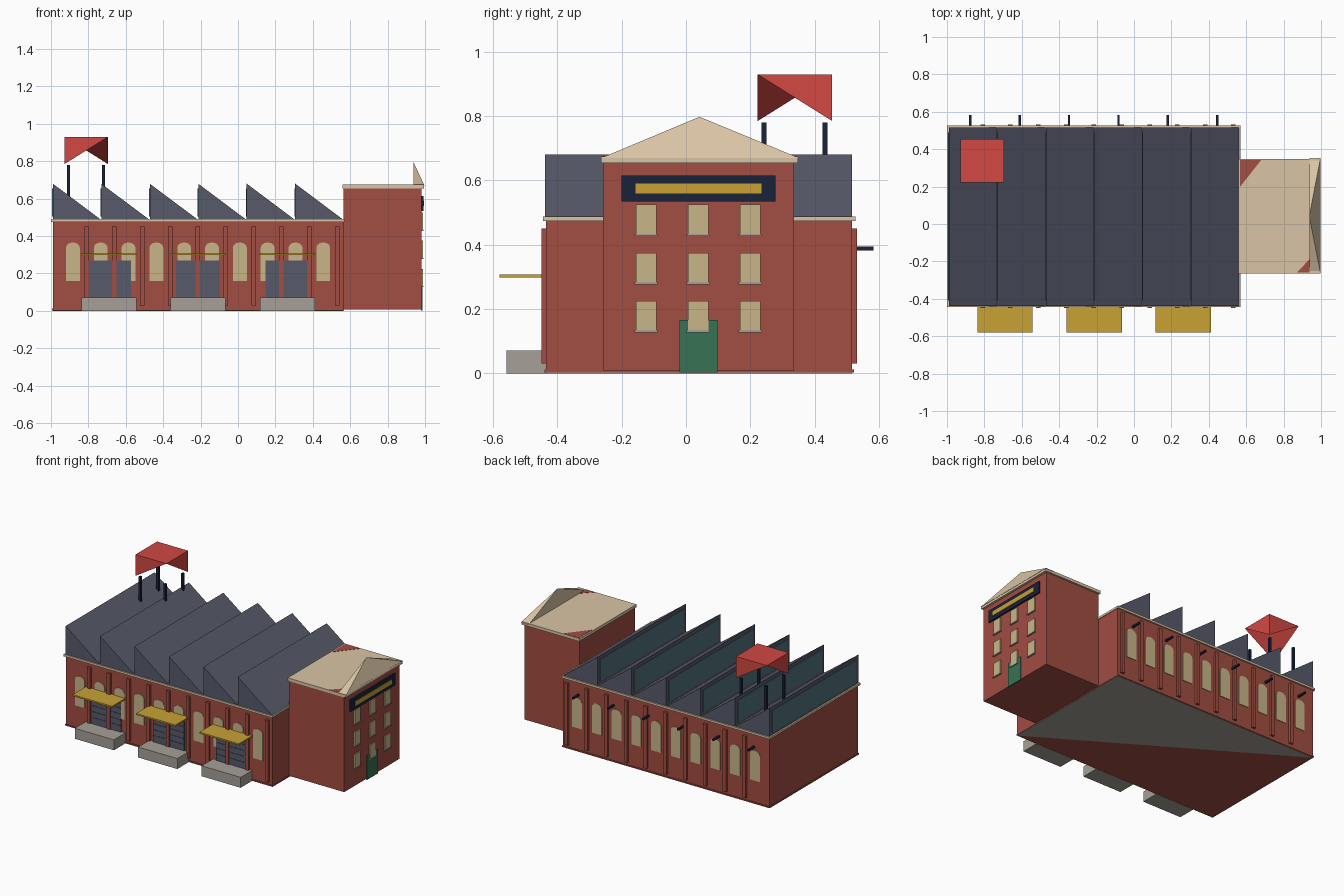
import bpy, bmesh, math

if "Cube" in bpy.data.objects:
    bpy.data.objects.remove(bpy.data.objects["Cube"])

def mat(name, r, g, b):
    m = bpy.data.materials.new(name)
    m.diffuse_color = (r, g, b, 1)
    m.use_nodes = True
    m.node_tree.nodes["Principled BSDF"].inputs["Base Color"].default_value = m.diffuse_color
    return m

BRICK = mat("brick red", .36, .075, .055)
CREAM = mat("cream stone", .70, .56, .38)
SLATE = mat("slate grey", .095, .10, .145)
PANE = mat("pale window", .58, .47, .25)
YELLOW = mat("mustard yellow", .58, .36, .035)
NAVY = mat("dark navy", .010, .016, .04)
TEAL = mat("teal glass", .08, .17, .20)
GREEN = mat("door green", .04, .17, .09)
GREY = mat("concrete grey", .38, .35, .31)
RED = mat("tank red", .64, .065, .055)

def mesh(name, verts, faces, m):
    me = bpy.data.meshes.new(name)
    me.from_pydata(verts, [], faces)
    me.materials.append(m)
    bm = bmesh.new()
    bm.from_mesh(me)
    bmesh.ops.recalc_face_normals(bm, faces=bm.faces)
    bm.to_mesh(me)
    bm.free()
    ob = bpy.data.objects.new(name, me)
    bpy.context.collection.objects.link(ob)
    return ob

def prism(name, a, b, m):
    # joins two matching outlines into a solid
    n = len(a)
    faces = [tuple(range(n)), tuple(range(2 * n - 1, n - 1, -1))]
    faces += [(i, (i + 1) % n, n + (i + 1) % n, n + i) for i in range(n)]
    return mesh(name, a + b, faces, m)

def box(name, x0, x1, y0, y1, z0, z1, m):
    ring = [(x0, y0), (x1, y0), (x1, y1), (x0, y1)]
    return prism(name, [(x, y, z0) for x, y in ring], [(x, y, z1) for x, y in ring], m)

def slab(name, ring, z0, z1, m):
    return prism(name, [(x, y, z0) for x, y in ring], [(x, y, z1) for x, y in ring], m)

# Main hall with floor and cornice
X0, X1, Y0, Y1 = -.99, .565, -.435, .517
box("hall_walls", X0, X1, Y0, Y1, .002, .478, BRICK)
slab("hall_floor", [(X1, Y0), (X1, Y1), (X0, Y1)], 0, .002, GREY)
box("hall_cornice", -1, .57, -.445, .527, .474, .488, CREAM)
box("hall_plinth", -.995, .567, -.44, .522, .003, .012, BRICK)

# Sawtooth roof with glazing on the upright faces
pitch = (X1 - X0) / 6
for i in range(6):
    x = X0 + i * pitch
    tri = [(x, .486), (x + pitch, .486), (x, .68)]
    prism("roof_tooth", [(a, -.438, z) for a, z in tri], [(a, .517, z) for a, z in tri], SLATE)
    box("roof_glazing", x - .004, x + .001, -.41, .49, .505, .655, TEAL)

# Arched windows and pilasters on both long walls
def arched_window(x, y0, y1):
    pts = [(x - .037, .16), (x + .037, .16)]
    pts += [(x + .037 * math.cos(t * math.pi / 6), .338 + .028 * math.sin(t * math.pi / 6))
            for t in range(7)]
    prism("arched_window", [(a, y0, z) for a, z in pts], [(a, y1, z) for a, z in pts], PANE)

for i in range(10):
    xw = -.883 + i * .1488
    xp = xw + .0735
    for wall, s in ((Y0, -1), (Y1, 1)):
        lo, hi = sorted((wall, wall + s * .004))
        arched_window(xw, lo, hi)
        lo, hi = sorted((wall, wall + s * .015))
        box("pilaster", xp - .012, xp + .012, lo, hi, .03, .45, BRICK)

# Loading bays: shutter, dock and awning
for x in (-.69, -.213, .264):
    box("loading_shutter", x - .118, x + .118, -.443, Y0, .05, .27, SLATE)
    for k in range(4):
        z = .11 + k * .04
        box("shutter_slat", x - .115, x + .115, -.446, -.442, z, z + .006, SLATE)
    box("loading_dock", x - .147, x + .147, -.558, Y0, 0, .071, GREY)
    box("awning", x - .148, x + .148, -.58, Y0, .298, .308, YELLOW)

# Small pipes on the back wall
for i in range(6):
    x = -.875 + i * .264
    box("wall_pipe", x - .006, x + .006, Y1, .583, .382, .394, NAVY)

# Office block with flat roof and pediment
box("office_walls", .565, .98, -.258, .336, .008, .66, BRICK)
box("office_roof", .558, .995, -.264, .348, .655, .675, CREAM)
slab("roof_patch_rear", [(.568, .2), (.68, .342), (.568, .342)], .674, .6765, BRICK)
slab("roof_patch_front", [(.87, -.26), (.937, -.26), (.937, -.19)], .674, .6765, BRICK)
mesh("pediment",
     [(.937, -.264, .67), (.997, -.264, .67), (.997, .352, .67), (.937, .352, .67), (.937, .042, .798)],
     [(0, 1, 2, 3), (0, 1, 4), (1, 2, 4), (2, 3, 4), (3, 0, 4)], CREAM)

# Office front: door, windows, sign board
box("office_door", .979, .986, -.02, .098, .002, .166, GREEN)
for y in (-.124, .038, .2):
    for z in (.13, .28, .43):
        box("office_window", .979, .988, y - .032, y + .032, z + .004, z + .095, PANE)
        box("window_sill", .979, .992, y - .036, y + .036, z - .003, z + .004, GREY)
box("sign_board", .979, .991, -.2, .278, .535, .615, NAVY)
box("sign_stripe", .990, .995, -.157, .235, .56, .59, YELLOW)

# Rooftop tank on four legs: two wedges sharing a diagonal
ta, tb, tc, td = -.928, -.695, .223, .455
mesh("roof_tank",
     [(ta, tc, .93), (tb, tc, .93), (tb, td, .93), (ta, td, .93), (ta, tc, .785), (tb, td, .785)],
     [(0, 1, 3), (1, 2, 3), (0, 4, 1), (0, 3, 4), (4, 3, 1), (2, 1, 5), (2, 5, 3), (5, 1, 3)], RED)
for x in (-.905, -.718):
    for y in (.243, .433):
        box("tank_leg", x - .008, x + .008, y - .008, y + .008, .56, .78, NAVY)
